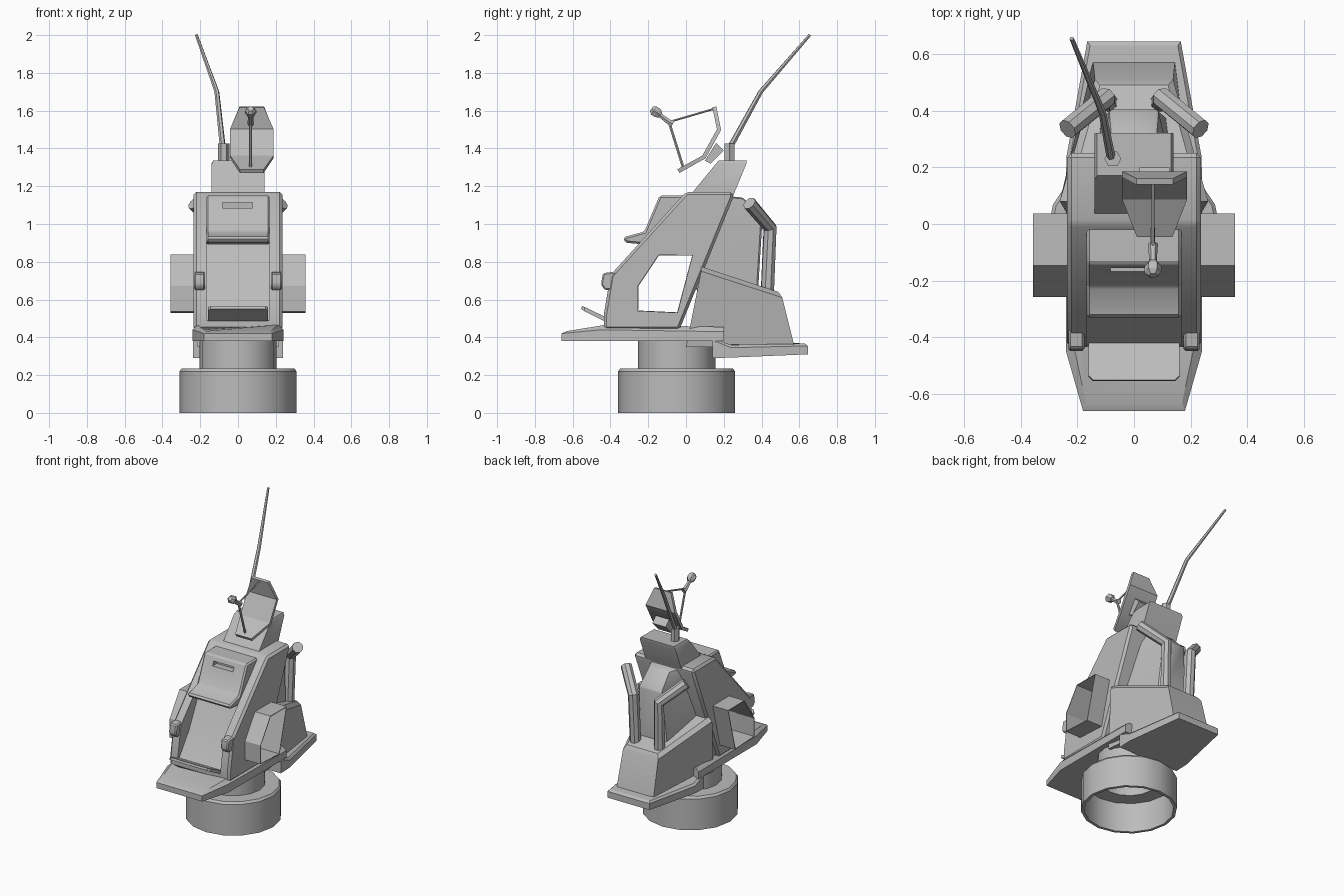
import bpy, bmesh, math
from mathutils import Vector

if "Cube" in bpy.data.objects:
    bpy.data.objects.remove(bpy.data.objects["Cube"])

grey = bpy.data.materials.new("plain grey")
grey.use_nodes = True
grey.diffuse_color = (0.5, 0.5, 0.5, 1)
grey.node_tree.nodes["Principled BSDF"].inputs["Base Color"].default_value = (0.5, 0.5, 0.5, 1)
parts = []


def add(name, data, bevel=0):
    ob = bpy.data.objects.new(name, data)
    bpy.context.scene.collection.objects.link(ob)
    data.materials.append(grey)
    parts.append(ob)
    if bevel:
        mod = ob.modifiers.new("bevel", "BEVEL")
        mod.width, mod.segments = bevel, 1
    return ob


def skin(name, rings, bevel=0, caps=True):
    """Join rings of points into a shell, with end caps."""
    bm = bmesh.new()
    loops = [[bm.verts.new(p) for p in ring] for ring in rings]
    for a, b in zip(loops, loops[1:]):
        for i in range(len(a)):
            j = (i + 1) % len(a)
            bm.faces.new((a[i], a[j], b[j], b[i]))
    if caps:
        bm.faces.new(loops[0])
        bm.faces.new(loops[-1])
    bmesh.ops.recalc_face_normals(bm, faces=bm.faces)
    me = bpy.data.meshes.new(name)
    bm.to_mesh(me)
    bm.free()
    return add(name, me, bevel)


def loft(name, rings, bevel=0):
    """Stack half outlines that are mirrored across x."""
    return skin(name, [r + [(-x, y, z) for x, y, z in reversed(r)] for r in rings], bevel)


def prism(name, profile, x0, x1, bevel=0, caps=True):
    """Extrude a side profile (y, z) along x."""
    return skin(name, [[(x, y, z) for y, z in profile] for x in (x0, x1)], bevel, caps)


def tube(name, points, radii, sides=1):
    cu = bpy.data.curves.new(name, "CURVE")
    cu.dimensions = "3D"
    cu.bevel_depth, cu.bevel_resolution, cu.use_fill_caps = 1, sides, True
    sp = cu.splines.new("POLY")
    sp.points.add(len(points) - 1)
    for pt, co, r in zip(sp.points, points, radii):
        pt.co, pt.radius = (*co, 1), r
    return add(name, cu)


def cut(ob, cutter):
    parts.remove(cutter)
    cutter.hide_render = True
    mod = ob.modifiers.new("cut", "BOOLEAN")
    mod.operation, mod.object, mod.solver = "DIFFERENCE", cutter, "EXACT"
    cutters.append(cutter)


cutters = []

# Round foot: hollow ring with a narrower neck
section = [(0.29, 0), (0.31, 0), (0.31, 0.22), (0.298, 0.235), (0.205, 0.235), (0.205, 0.39),
           (0.185, 0.39), (0.185, 0.21), (0.29, 0.21)]
steps = [math.tau * i / 16 for i in range(17)]
foot = skin("foot_and_neck", [[(r * math.cos(a), r * math.sin(a) - 0.05, z) for r, z in section]
                              for a in steps], caps=False)
bm = bmesh.new()
bm.from_mesh(foot.data)
bmesh.ops.remove_doubles(bm, verts=bm.verts, dist=0.0001)
bmesh.ops.recalc_face_normals(bm, faces=bm.faces)
bm.to_mesh(foot.data)
bm.free()

# Decks
loft("front_deck", [
    [(0.18, -0.66, 0.38), (0.24, -0.45, 0.38), (0.24, 0.2, 0.38)],
    [(0.18, -0.66, 0.42), (0.24, -0.45, 0.44), (0.24, 0.2, 0.43)],
    [(0.17, -0.63, 0.433), (0.215, -0.42, 0.467), (0.215, 0.2, 0.455)]])
loft("rear_deck", [
    [(0.238, 0.14, 0.29), (0.238, 0.24, 0.293), (0.165, 0.645, 0.31)],
    [(0.238, 0.14, 0.385), (0.238, 0.24, 0.345), (0.165, 0.645, 0.355)],
    [(0.225, 0.14, 0.395), (0.225, 0.24, 0.36), (0.155, 0.63, 0.367)]])

# Main body with side window and cabin recess
window = [(-0.255, 0.54), (-0.045, 0.53), (0.035, 0.835), (-0.145, 0.835), (-0.255, 0.67)]
body = prism("body", [(-0.435, 0.44), (-0.435, 0.52), (-0.4, 0.73), (0, 1.17), (0.25, 1.17),
                      (0.25, 1.14), (-0.035, 0.44)], -0.236, 0.236, 0.015)
cut(body, prism("window_cutter", window, -1, 1))
cut(body, prism("cabin_cutter", [(-0.7, 0.49), (-0.43, 0.49), (-0.31, 0.66), (-0.19, 0.9),
                                 (-0.26, 0.97), (-0.7, 0.97)], -0.168, 0.168))

# Hood with brow and viewing slot
hood = prism("hood", [(-0.2, 0.89), (-0.31, 0.9), (-0.33, 0.91), (-0.33, 0.93), (-0.22, 0.96),
                      (-0.14, 1.15), (-0.01, 1.15), (-0.1, 0.95)], -0.168, 0.168, 0.01)
cut(hood, prism("slot_cutter", [(-0.3, 1.085), (-0.12, 1.085), (-0.12, 1.115), (-0.3, 1.115)],
                -0.083, 0.077))

# Tilted step at the cabin mouth
loft("front_step", [[(0.16, -0.43, 0.485), (0.16, -0.54, 0.54), (0.145, -0.555, 0.55)],
                    [(0.16, -0.42, 0.505), (0.16, -0.535, 0.56), (0.145, -0.55, 0.565)]])

# Paired side pods, corner knobs and exhaust pipes
for side, s in (("left", 1), ("right", -1)):
    pod = prism(side + "_side_pod", window, s * 0.22, s * 0.357, caps=False)
    wall = pod.modifiers.new("wall", "SOLIDIFY")
    wall.thickness, wall.offset = 0.006, 0
    prism(side + "_corner_knob", [(-0.43, 0.65), (-0.45, 0.68), (-0.44, 0.74), (-0.36, 0.75),
                                  (-0.39, 0.65)], s * 0.175, s * 0.232, 0.008)
    tube(side + "_exhaust", [(s * 0.095, 0.43, 0.62), (s * 0.1, 0.445, 0.98),
                             (s * 0.235, 0.335, 1.11)], [0.037, 0.037, 0.037], 2)

# Rear engine box and tower
loft("engine_box", [
    [(0.215, 0.0, 0.35), (0.145, 0.575, 0.35)],
    [(0.262, 0.08, 0.75), (0.138, 0.51, 0.61)],
    [(0.235, 0.08, 0.775), (0.12, 0.49, 0.64)]])
loft("engine_tower", [
    [(0.16, 0.05, 0.65), (0.115, 0.38, 0.62)],
    [(0.135, 0.18, 1.08), (0.085, 0.405, 1.03)],
    [(0.12, 0.2, 1.15), (0.075, 0.3, 1.14)]], 0.008)

# Head block
loft("head", [[(0.14, 0.02, 1.15), (0.14, 0.25, 1.15)],
              [(0.14, 0.155, 1.315), (0.14, 0.32, 1.32)],
              [(0.13, 0.172, 1.335), (0.13, 0.322, 1.337)]])

# Whip antenna
tube("antenna_socket", [(-0.075, 0.23, 1.32), (-0.075, 0.23, 1.425)], [0.03, 0.03])
tube("antenna", [(-0.08, 0.23, 1.4), (-0.112, 0.395, 1.7), (-0.22, 0.655, 2.0)],
     [0.016, 0.013, 0.008])

# Bent dish: rows of half width, y and z
rows = [(0.063, -0.04, 1.28), (0.115, 0.095, 1.355), (0.115, 0.175, 1.5), (0.065, 0.15, 1.62)]
bm = bmesh.new()
pairs = [[bm.verts.new((0.073 + s * w, y, z)) for s in (-1, 1)] for w, y, z in rows]
for a, b in zip(pairs, pairs[1:]):
    bm.faces.new((a[0], a[1], b[1], b[0]))
mesh = bpy.data.meshes.new("dish")
bm.to_mesh(mesh)
bm.free()
dish = add("dish", mesh)
rim = dish.modifiers.new("rim", "SOLIDIFY")
rim.thickness, rim.offset = 0.022, 0
prism("dish_bracket", [(0.1, 1.335), (0.13, 1.32), (0.2, 1.39), (0.16, 1.43)], 0.02, 0.125)

# Dish struts and feed
hub = (0.067, -0.09, 1.54)
tube("lower_strut", [hub, (0.067, -0.015, 1.3)], [0.008, 0.008])
tube("upper_strut", [hub, (0.067, 0.15, 1.61)], [0.006, 0.006])
tube("feed_arm", [(0.067, -0.07, 1.53), hub, (0.067, -0.15, 1.585)], [0.018, 0.016, 0.012])
tube("feed_tip", [(0.067, -0.135, 1.575), (0.067, -0.15, 1.588), (0.067, -0.17, 1.6),
                  (0.067, -0.183, 1.61)], [0.018, 0.03, 0.03, 0.016])

# Apply modifiers, drop cutters, set shading
bpy.ops.object.select_all(action="DESELECT")
for ob in parts:
    ob.select_set(True)
bpy.context.view_layer.objects.active = parts[0]
bpy.ops.object.convert(target="MESH")
bpy.ops.object.shade_smooth_by_angle(angle=math.radians(32))
for ob in cutters:
    bpy.data.objects.remove(ob)
